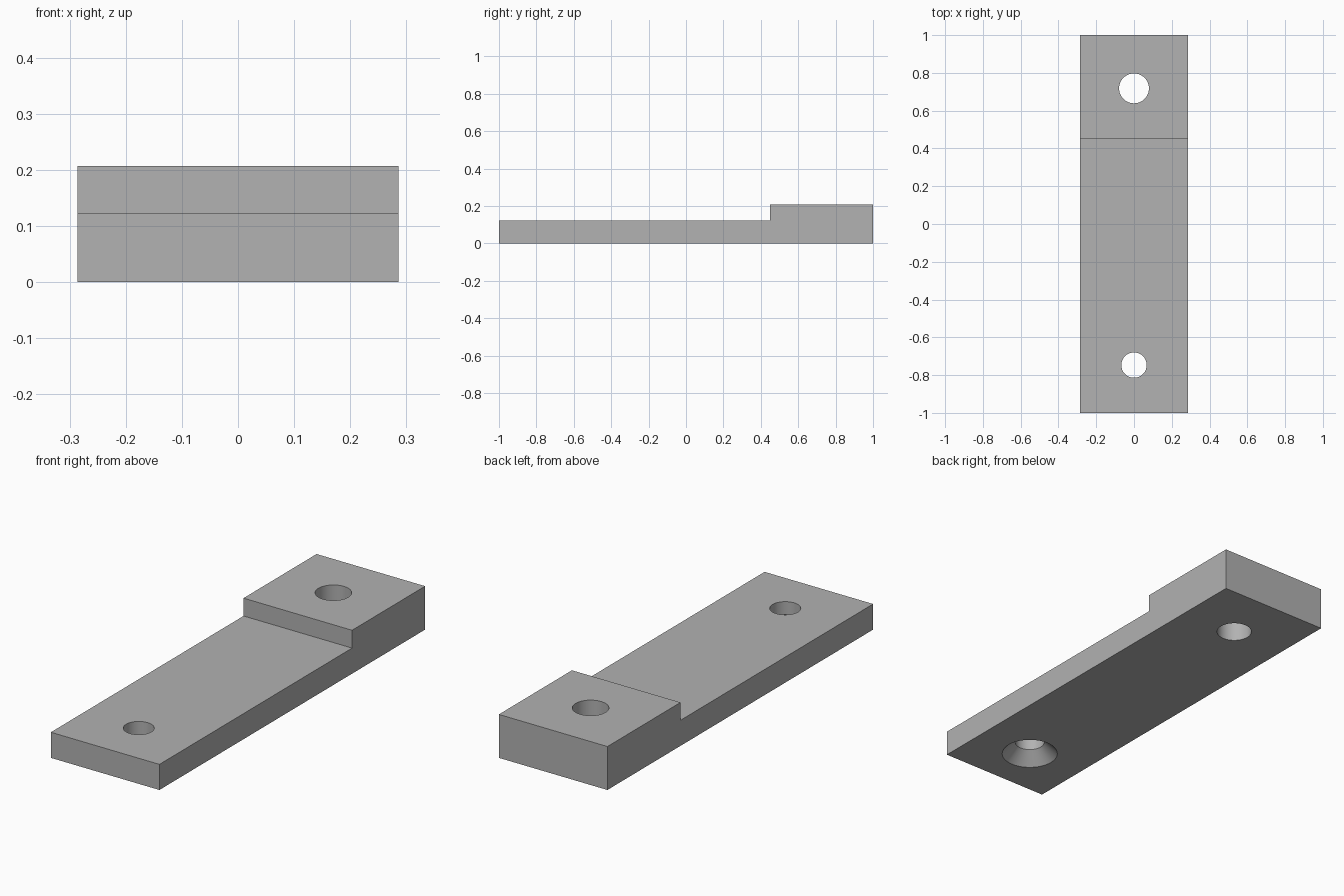
import bpy, bmesh, math

if "Cube" in bpy.data.objects:
    bpy.data.objects.remove(bpy.data.objects["Cube"])

HALF_W, THIN, THICK, STEP_Y = 0.286, 0.122, 0.207, 0.45

grey = bpy.data.materials.new("plain_grey")
grey.use_nodes = True
COLOUR = (0.445, 0.445, 0.445, 1)
grey.diffuse_color = COLOUR
grey.node_tree.nodes["Principled BSDF"].inputs["Base Color"].default_value = COLOUR


def new_object(name, bm):
    bmesh.ops.recalc_face_normals(bm, faces=bm.faces)
    mesh = bpy.data.meshes.new(name)
    bm.to_mesh(mesh)
    bm.free()
    mesh.materials.append(grey)
    obj = bpy.data.objects.new(name, mesh)
    bpy.context.collection.objects.link(obj)
    return obj


def turned_cutter(name, y, profile):
    """Revolve a radius/height profile around a vertical axis at y."""
    bm = bmesh.new()
    points = [(0, profile[0][1])] + profile + [(0, profile[-1][1])]
    verts = [bm.verts.new((r, y, z)) for r, z in points]
    edges = [bm.edges.new(pair) for pair in zip(verts, verts[1:])]
    bmesh.ops.spin(bm, geom=verts + edges, cent=(0, y, 0), axis=(0, 0, 1),
                   angle=math.tau, steps=64)
    bmesh.ops.remove_doubles(bm, verts=bm.verts, dist=1e-5)
    return new_object(name, bm)


# Stepped bar: side profile extruded across the width
bm = bmesh.new()
side = [(-1, 0), (1, 0), (1, THICK), (STEP_Y, THICK), (STEP_Y, THIN), (-1, THIN)]
face = bm.faces.new([bm.verts.new((-HALF_W, y, z)) for y, z in side])
grown = bmesh.ops.extrude_face_region(bm, geom=[face])["geom"]
bmesh.ops.translate(bm, vec=(2 * HALF_W, 0, 0),
                    verts=[v for v in grown if isinstance(v, bmesh.types.BMVert)])
bar = new_object("stepped_bar", bm)

# Straight hole in the thick end, countersunk (from below) hole in the thin end
cutters = [
    turned_cutter("back_hole_cutter", 0.718, [(0.079, -0.1), (0.079, 0.3)]),
    turned_cutter("front_hole_cutter", -0.747,
                  [(0.147, -0.02), (0.067, 0.06), (0.067, 0.3)]),
]
for cutter in cutters:
    cutter.hide_render = True
    cutter.hide_set(True)
    cut = bar.modifiers.new(cutter.name, "BOOLEAN")
    cut.operation = "DIFFERENCE"
    cut.solver = "EXACT"
    cut.object = cutter

# Apply the cuts, drop the cutters, then smooth only the hole walls
bpy.context.view_layer.objects.active = bar
bar.select_set(True)
for cutter in cutters:
    bpy.ops.object.modifier_apply(modifier=cutter.name)
    bpy.data.objects.remove(cutter)
bpy.ops.object.shade_smooth_by_angle(angle=math.radians(30))
